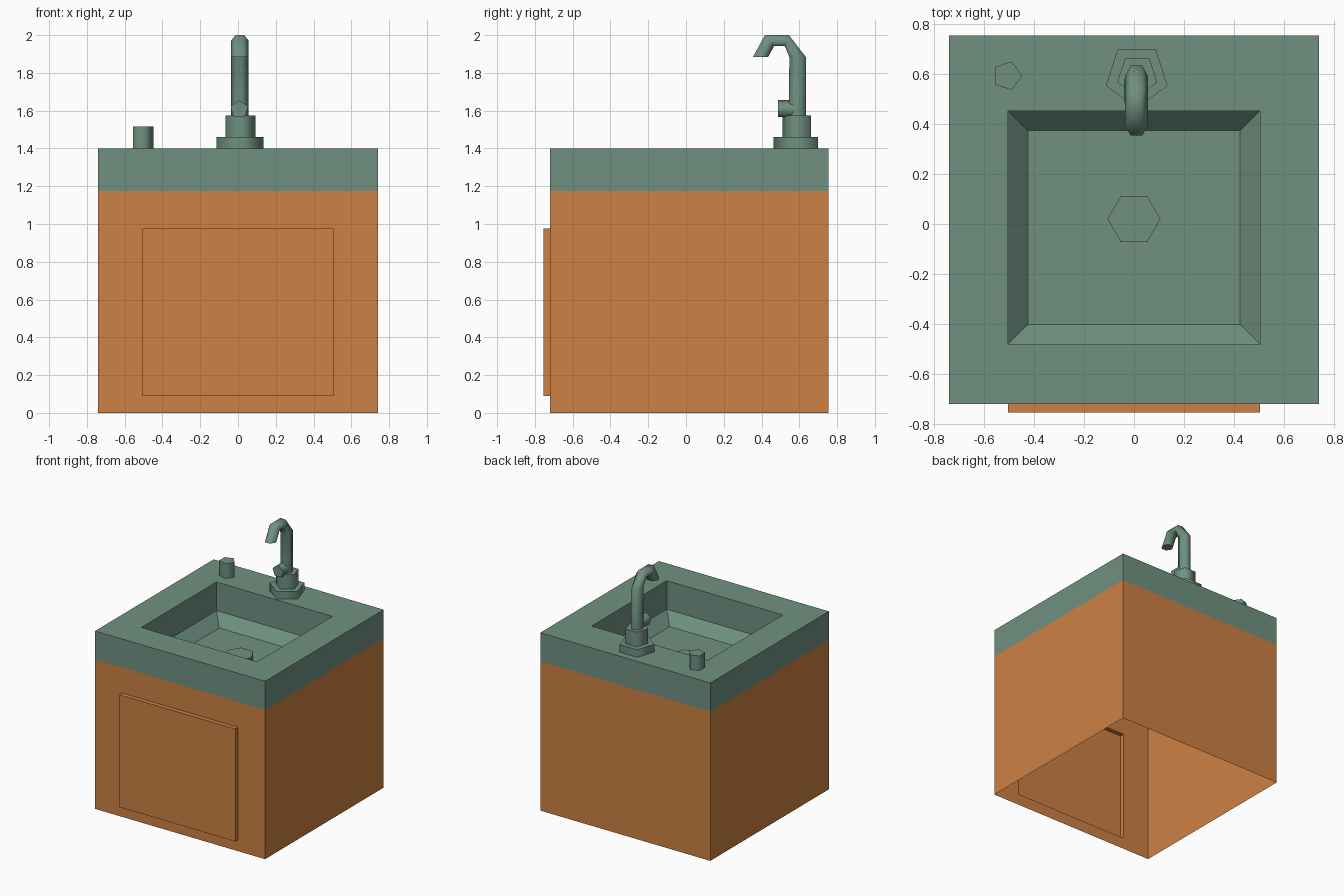
import bpy, bmesh, math
from mathutils import Vector

if "Cube" in bpy.data.objects:
    bpy.data.objects.remove(bpy.data.objects["Cube"])


def material(name, rgb):
    m = bpy.data.materials.new(name)
    m.diffuse_color = (*rgb, 1.0)
    m.use_nodes = True
    m.node_tree.nodes["Principled BSDF"].inputs["Base Color"].default_value = m.diffuse_color
    return m


GREEN = material("sage_green", (0.160, 0.283, 0.220))
ORANGE = material("warm_orange", (0.610, 0.218, 0.056))


def loft(name, rings, mat, cap=True, closed=True, smooth=False):
    """Skin successive rings of points with quads, optionally capping the last."""
    bm = bmesh.new()
    vs = [[bm.verts.new(p) for p in ring] for ring in rings]
    n = len(rings[0])
    for a, b in zip(vs, vs[1:]):
        for i in range(n if closed else n - 1):
            j = (i + 1) % n
            f = bm.faces.new((a[i], a[j], b[j], b[i]))
            f.smooth = smooth
    if cap:
        f = bm.faces.new(vs[-1])
        for e in f.edges:
            e.smooth = False
    me = bpy.data.meshes.new(name)
    bm.to_mesh(me)
    bm.free()
    me.materials.append(mat)
    ob = bpy.data.objects.new(name, me)
    bpy.context.collection.objects.link(ob)
    return ob


def rect_xy(x, y0, y1, z):
    return [(-x, y0, z), (x, y0, z), (x, y1, z), (-x, y1, z)]


def rect_xz(x, z0, z1, y):
    return [(-x, y, z0), (x, y, z0), (x, y, z1), (-x, y, z1)]


def prism(name, cx, cy, r, z0, z1, sides, start):
    angles = [math.radians(start) + math.tau * i / sides for i in range(sides)]
    rings = [[(cx + r * math.cos(a), cy + r * math.sin(a), z) for a in angles]
             for z in (z0, z1)]
    return loft(name, rings, GREEN, smooth=True)


W, Y0, Y1 = 0.74, -0.72, 0.755
SPLIT, TOP = 1.175, 1.4

# Cabinet: open-bottomed shell, side and back walls
path = [(W, Y0), (W, Y1), (-W, Y1), (-W, Y0)]
loft("cabinet_walls", [[(x, y, z) for x, y in path] for z in (0, SPLIT)],
     ORANGE, cap=False, closed=False)

# Front wall with the raised door pressed out of it
loft("cabinet_front_and_door",
     [rect_xz(W, 0, SPLIT, Y0), rect_xz(0.505, 0.09, 0.975, Y0),
      rect_xz(0.505, 0.09, 0.975, -0.755)], ORANGE)

# Countertop with sunken basin and sloped lower walls
loft("countertop_basin",
     [rect_xy(W, Y0, Y1, SPLIT), rect_xy(W, Y0, Y1, TOP),
      rect_xy(0.505, -0.482, 0.453, TOP), rect_xy(0.505, -0.482, 0.453, SPLIT),
      rect_xy(0.425, -0.403, 0.374, 1.09)], GREEN)

# Drain, soap knob and stepped tap base
prism("drain", 0.0, 0.02, 0.106, 1.09, 1.135, 6, 0)
prism("soap_knob", -0.508, 0.594, 0.06, TOP, 1.515, 5, 0)
prism("tap_base", 0.011, 0.594, 0.13, TOP, 1.46, 5, -90)
prism("tap_collar", 0.013, 0.594, 0.084, 1.46, 1.575, 5, -90)

# Curved spout: each ring is given by its inner and outer (y, z) points
stations = [((0.545, 1.575), (0.635, 1.575)), ((0.547, 1.883), (0.635, 1.883)),
            ((0.524, 1.942), (0.545, 2.0)), ((0.466, 1.942), (0.418, 2.0)),
            ((0.434, 1.883), (0.354, 1.883))]
rings = []
for inner, outer in stations:
    mid = (Vector(inner) + Vector(outer)) / 2
    half = (Vector(outer) - Vector(inner)) / 2 / math.sin(math.pi / 3)
    ring = []
    for i in range(6):
        a = math.tau * i / 6
        p = mid + half * math.sin(a)
        ring.append((0.01 + 0.046 * math.cos(a), p.x, p.y))
    rings.append(ring)
loft("spout", rings, GREEN, smooth=True)

# Tap handle pointing forward
angles = [math.pi / 2 + math.tau * i / 5 for i in range(5)]
loft("tap_handle",
     [[(0.007 + 0.049 * math.cos(a), y, 1.607 + 0.049 * math.sin(a)) for a in angles]
      for y in (0.58, 0.487)], GREEN, smooth=True)
